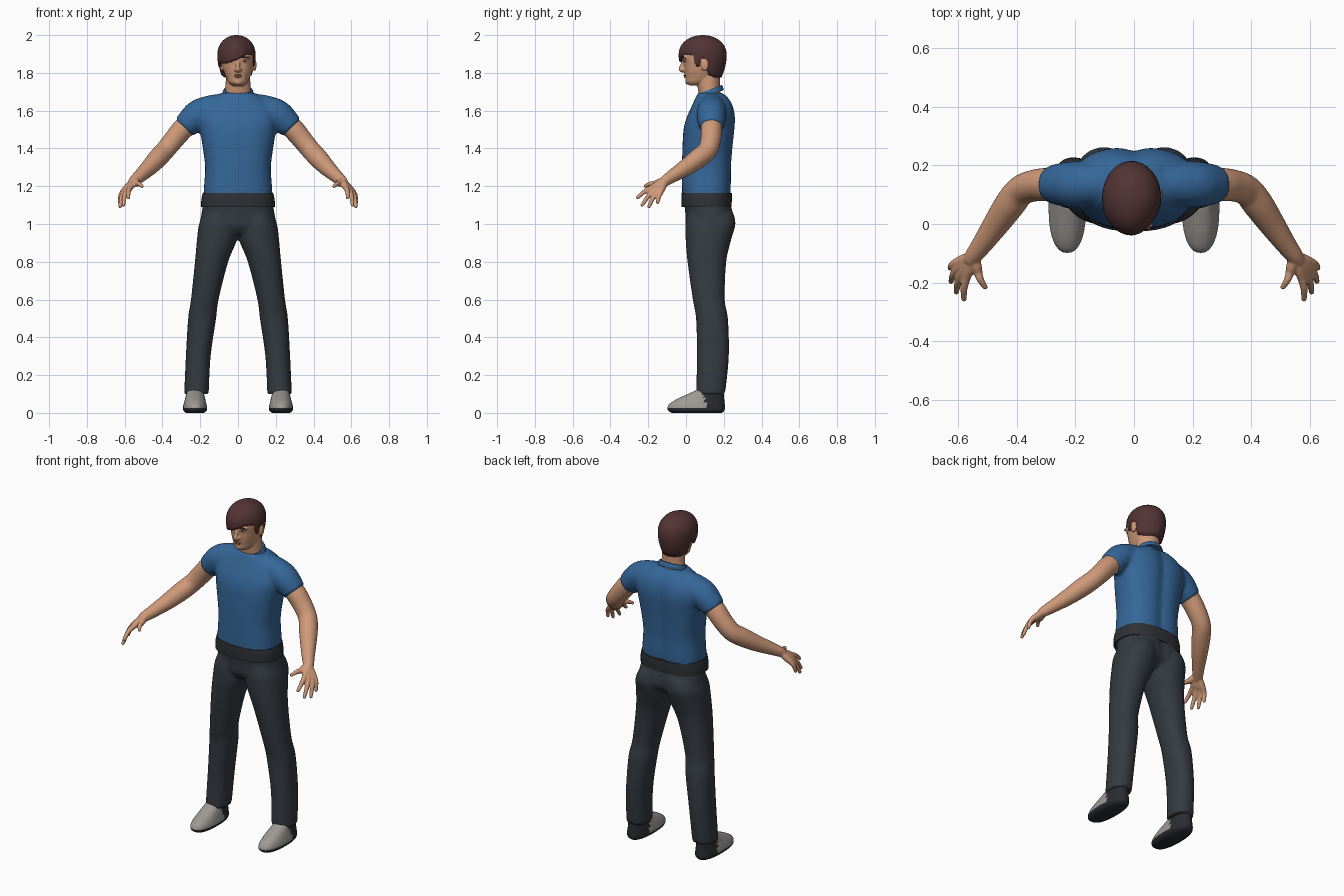
import bpy, bmesh
from math import sin, cos, pi, exp, radians, copysign
from mathutils import Vector, Matrix

cube = bpy.data.objects.get("Cube")
if cube:
    bpy.data.objects.remove(cube)


def material(name, *rgb):
    m = bpy.data.materials.new(name)
    m.use_nodes = True
    m.diffuse_color = (*rgb, 1)
    m.node_tree.nodes["Principled BSDF"].inputs["Base Color"].default_value = (*rgb, 1)
    return m


SKIN = material("skin", 0.62, 0.32, 0.19)
LIPS = material("lips", 0.42, 0.17, 0.11)
HAIR = material("dark brown hair", 0.085, 0.034, 0.034)
BLUE = material("blue cloth", 0.036, 0.135, 0.32)
PANTS = material("charcoal cloth", 0.035, 0.043, 0.052)
HEM = material("dark hem", 0.028, 0.031, 0.036)
SHOE = material("grey leather", 0.34, 0.32, 0.30)
SOLE = material("dark sole", 0.022, 0.025, 0.03)
WHITE = material("eye white", 0.6, 0.55, 0.5)
IRIS = material("dark iris", 0.03, 0.02, 0.015)


def smooth_rows(rows, steps=4):
    """Catmull-Rom resampling of rows of numbers."""
    out = []
    for i in range(len(rows) - 1):
        a, b, c, d = (rows[max(0, min(len(rows) - 1, i + k))] for k in (-1, 0, 1, 2))
        for s in range(steps):
            t = s / steps
            out.append([q + t * (r - p) / 2 + t * t * (p - 2.5 * q + 2 * r - d_ / 2)
                        + t ** 3 * (1.5 * (q - r) + (d_ - p) / 2)
                        for p, q, r, d_ in zip(a, b, c, d)])
    return out + [list(rows[-1])]


def skin_rings(bm, rings):
    """Joins rings of points with quads and closes both ends."""
    vs = [[bm.verts.new(p) for p in ring] for ring in rings]
    n = len(vs[0])
    for a, b in zip(vs, vs[1:]):
        for i in range(n):
            j = (i + 1) % n
            bm.faces.new((a[i], a[j], b[j], b[i]))
    bm.faces.new(vs[0][::-1])
    bm.faces.new(vs[-1])


def loft(bm, rows, power=2.3, tilt=0, groove=0, n=40):
    """Stacked superellipses; each row is z, x min, x max, y min, y max."""
    rings = []
    for z, x0, x1, y0, y1 in smooth_rows(rows):
        ring = []
        for i in range(n):
            c, s = cos(2 * pi * i / n), sin(2 * pi * i / n)
            u, v = (copysign(abs(w) ** (2 / power), w) for w in (c, s))
            x, y = (x0 + x1) / 2 + u * (x1 - x0) / 2, (y0 + y1) / 2 + v * (y1 - y0) / 2
            if s > 0:
                y -= groove * exp(-(x / 0.035) ** 2)
            ring.append((x, y, z + tilt * v))
        rings.append(ring)
    skin_rings(bm, rings)


def tube(bm, rows, n=16):
    """Round limb along a path; each row is x, y, z, radius."""
    rows = smooth_rows(rows)
    pts = [Vector(r[:3]) for r in rows]
    rings = []
    for i, p in enumerate(pts):
        t = pts[min(i + 1, len(pts) - 1)] - pts[max(i - 1, 0)]
        q = t.to_track_quat('Z', 'Y')
        rings.append([p + q @ Vector((cos(a), sin(a), 0)) * rows[i][3]
                      for a in (2 * pi * k / n for k in range(n))])
    skin_rings(bm, rings)


def ball(bm, centre, size, roll=0):
    m = Matrix.Translation(centre) @ Matrix.Rotation(roll, 4, 'Y') @ Matrix.Diagonal((*size, 1))
    bmesh.ops.create_uvsphere(bm, u_segments=20, v_segments=12, radius=1, matrix=m)


def make(name, bm, mats, voxel=0, relax=3, mirror=False):
    """Turns the bmesh into an object, optionally fused into one skin and mirrored."""
    bmesh.ops.recalc_face_normals(bm, faces=bm.faces)
    me = bpy.data.meshes.new(name)
    bm.to_mesh(me)
    bm.free()
    ob = bpy.data.objects.new(name, me)
    bpy.context.collection.objects.link(ob)
    for m in mats:
        me.materials.append(m)
    bpy.ops.object.select_all(action='DESELECT')
    ob.select_set(True)
    bpy.context.view_layer.objects.active = ob
    bpy.ops.object.shade_smooth_by_angle(angle=radians(50))
    if voxel:
        r = ob.modifiers.new("fuse", 'REMESH')
        r.mode, r.voxel_size, r.use_smooth_shade = 'VOXEL', voxel, True
        s = ob.modifiers.new("relax", 'SMOOTH')
        s.factor, s.iterations = 0.5, relax
    if mirror:
        ob.modifiers.new("mirror", 'MIRROR')
    return ob


def wide(z, half, y0, y1):
    return (z, -half, half, y0, y1)


# Shirt: torso and both sleeves fused
bm = bmesh.new()
loft(bm, [wide(1.13, .184, -.02, .236), wide(1.2, .18, -.021, .242), wide(1.3, .174, -.021, .243),
          wide(1.4, .186, -.019, .25), wide(1.5, .202, -.013, .26), wide(1.56, .21, .002, .263),
          wide(1.61, .195, .024, .256), wide(1.65, .16, .042, .24), wide(1.68, .11, .056, .218),
          wide(1.695, .085, .063, .198)], power=2.5, groove=.014)
for s in (1, -1):
    tube(bm, [(s * .04, .14, 1.635, .06), (s * .13, .137, 1.612, .073), (s * .205, .135, 1.582, .079),
              (s * .255, .135, 1.54, .072), (s * .286, .135, 1.51, .063)], n=28)
make("shirt", bm, [BLUE], .01, 6)

bm = bmesh.new()
loft(bm, [wide(1.685, .084, .058, .2), wide(1.70, .081, .06, .196), wide(1.712, .075, .064, .19)],
     power=2, tilt=.024)
make("shirt_collar", bm, [BLUE])

bm = bmesh.new()
loft(bm, [wide(1.09, .195, -.023, .24), wide(1.13, .194, -.025, .243), wide(1.165, .186, -.024, .243)],
     power=2.5)
make("shirt_hem", bm, [HEM])

# Trousers: hips and both legs fused
bm = bmesh.new()
loft(bm, [wide(1.13, .182, -.012, .23), wide(1.05, .194, -.003, .255), wide(.99, .203, 0, .25),
          wide(.945, .17, .03, .2)], groove=.012)
for s in (1, -1):
    legs = [(.1, .155, .285, .053, .207), (.3, .145, .276, .058, .227), (.5, .116, .264, .053, .222),
            (.6, .103, .249, .036, .205), (.8, .052, .228, .008, .213), (.92, .004, .217, -.002, .24),
            (1.0, 0, .206, -.002, .262), (1.06, 0, .18, .01, .25)]
    loft(bm, [(z, *sorted((s * a, s * b)), c, d) for z, a, b, c, d in legs], power=2.2)
make("trousers", bm, [PANTS], .01, 4)

# Shoes: dark sole and heel, grey upper
bm = bmesh.new()
loft(bm, [(0, .18, .275, -.075, .19), (.012, .166, .289, -.094, .203), (.03, .164, .291, -.098, .206),
          (.05, .168, .287, -.085, .205), (.075, .174, .28, -.045, .202), (.1, .18, .274, .01, .2),
          (.12, .185, .27, .055, .195)], power=2.3)
for f in bm.faces:
    c = f.calc_center_median()
    f.material_index = int(c.z < .026 or c.y > .1 + .3 * (.06 - c.z))
make("shoes", bm, [SHOE, SOLE], mirror=True)

# Arm with hand and fingers
bm = bmesh.new()
tube(bm, [(.22, .135, 1.56, .055), (.29, .135, 1.505, .057), (.345, .13, 1.44, .054),
          (.388, .112, 1.388, .052), (.425, .065, 1.348, .052), (.47, .0, 1.3, .045),
          (.515, -.065, 1.258, .036), (.545, -.105, 1.232, .03), (.562, -.128, 1.215, .024)], n=24)
fingers = [((.572, -.183, 1.19), (.58, -.256, 1.14)), ((.588, -.17, 1.18), (.606, -.232, 1.1)),
           ((.602, -.153, 1.172), (.624, -.196, 1.092)), ((.609, -.134, 1.17), (.627, -.15, 1.115)),
           ((.532, -.165, 1.213), (.508, -.215, 1.2))]
wrist = Vector((.548, -.11, 1.23))
for knuckle, tip in fingers:
    k, t = Vector(knuckle), Vector(tip)
    start = wrist.lerp(k, .15)
    mid = k.lerp(t, .5) + Vector((.004, 0, .006))
    tube(bm, [(*start, .02), (*start.lerp(k, .6), .019), (*k, .0155), (*mid, .0125), (*t, .0095)])
    ball(bm, t, (.0095,) * 3)
make("arms", bm, [SKIN], .0045, 3, mirror=True)

# Head: skull, jaw, neck, nose and ears fused
bm = bmesh.new()
loft(bm, [wide(1.733, .03, .018, .07), wide(1.75, .05, .001, .11), wide(1.775, .063, -.004, .16),
          wide(1.81, .076, -.009, .18), wide(1.85, .084, -.013, .195), wide(1.88, .087, -.02, .2),
          wide(1.92, .085, -.016, .2), wide(1.96, .066, .012, .175), wide(1.98, .03, .06, .12)],
     power=2.2)
loft(bm, [wide(1.64, .073, .077, .19), wide(1.72, .067, .062, .18), wide(1.8, .063, .05, .18)], power=2)
tube(bm, [(0, -.01, 1.872, .008), (0, -.021, 1.84, .01), (0, -.027, 1.82, .013), (0, -.014, 1.81, .011)])
ball(bm, (0, .006, 1.752), (.022, .01, .014))
for s in (1, -1):
    ball(bm, (s * .012, -.018, 1.816), (.009, .01, .008))
    ball(bm, (s * .088, .1, 1.842), (.01, .02, .033))
    ball(bm, (s * .036, -.006, 1.881), (.03, .01, .008))
make("head", bm, [SKIN], .005, 3)

# Face details
bm = bmesh.new()
ball(bm, (0, -.007, 1.787), (.022, .006, .004))
ball(bm, (0, -.006, 1.779), (.018, .006, .005))
make("lips", bm, [LIPS])
for name, mat, pos, size, roll in (
        ("eyes", WHITE, (.036, -.006, 1.864), (.014, .007, .006), 0),
        ("irises", IRIS, (.036, -.01, 1.864), (.006, .0045, .006), 0),
        ("eyebrows", HAIR, (.038, -.014, 1.883), (.022, .007, .0045), -.08)):
    bm = bmesh.new()
    ball(bm, pos, size, roll)
    make(name, bm, [mat], mirror=True)

# Hair: cap whose lower edge follows the fringe, sideburns and nape
EDGE = [(-180, 1.86), (-174, 1.832), (-164, 1.832), (-158, 1.85), (-125, 1.85), (-90, 1.868),
        (-55, 1.898), (-24, 1.895), (-18, 1.835), (-8, 1.835), (-4, 1.875), (9, 1.875), (16, 1.79),
        (40, 1.775), (140, 1.775), (164, 1.79), (171, 1.875), (180, 1.86)]


def edge_height(a):
    for (a0, z0), (a1, z1) in zip(EDGE, EDGE[1:]):
        if a <= a1:
            return z0 + (z1 - z0) * (a - a0) / (a1 - a0)


bm = bmesh.new()
TOP, BELT, COLS, ROWS = 2.0, 1.895, 90, 18
crown = bm.verts.new((-.008, .09, TOP))
cols = []
for i in range(COLS):
    deg = -180 + 360 * i / COLS
    a, low = radians(deg), edge_height(deg)
    part = 1 - .06 * exp(-((deg + 45) / 25) ** 2)
    col = []
    for j in range(1, ROWS + 1):
        z = TOP - (TOP - low) * (j / ROWS) ** 2
        u = (z - BELT) / (TOP - BELT)
        s = (max(0, 1 - u ** 2.2) ** .5 if u > 0 else 1 - 15 * (BELT - z) ** 2) * part
        col.append(bm.verts.new((-.008 + .101 * s * cos(a), .088 + .127 * s * sin(a), z)))
    cols.append(col)
for i in range(COLS):
    p, q = cols[i], cols[(i + 1) % COLS]
    bm.faces.new((crown, p[0], q[0]))
    for j in range(ROWS - 1):
        bm.faces.new((p[j], p[j + 1], q[j + 1], q[j]))
hair = make("hair", bm, [HAIR])
shell = hair.modifiers.new("thickness", 'SOLIDIFY')
shell.thickness, shell.offset = .012, -1
